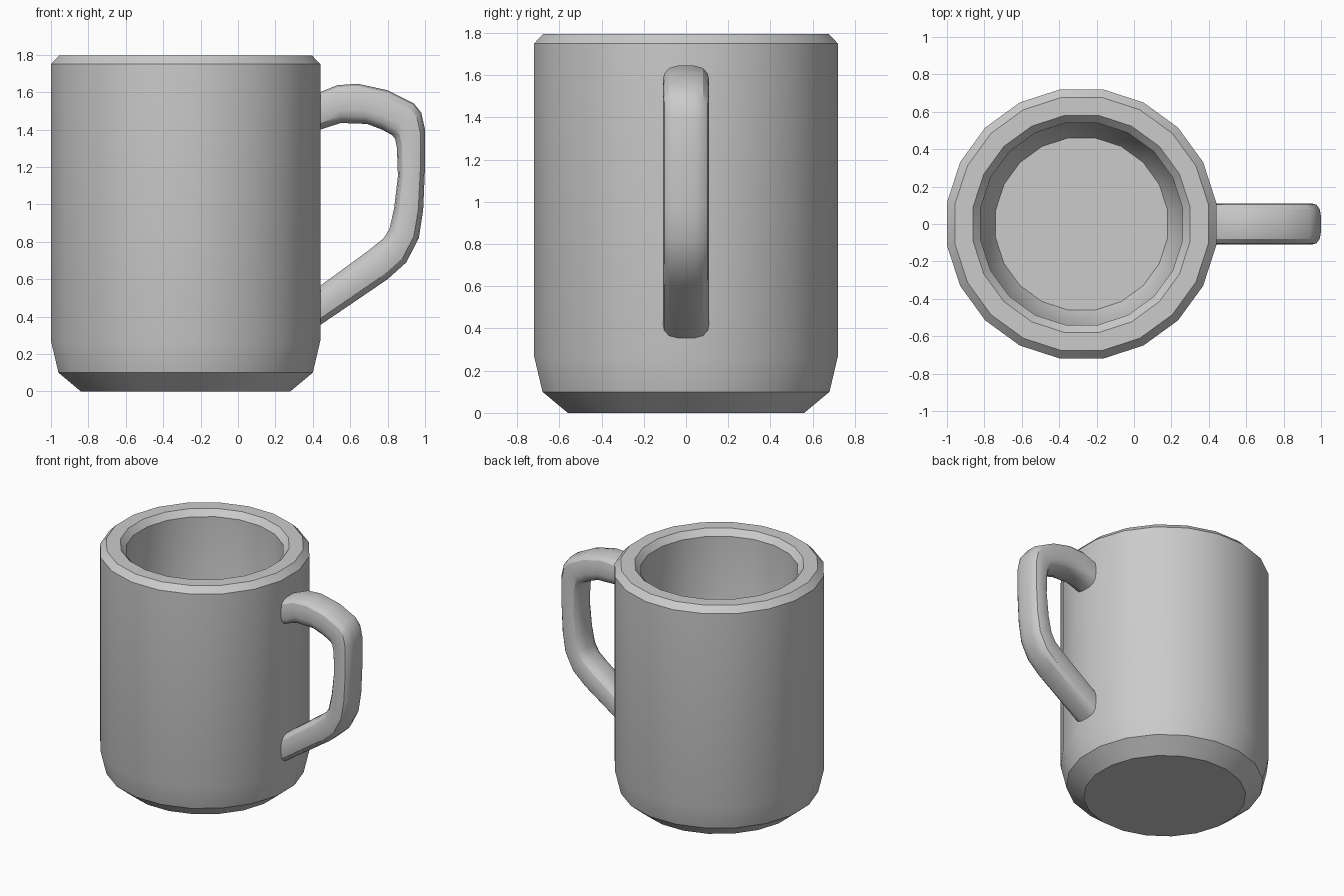
import bpy, bmesh
from math import cos, sin, pi

if "Cube" in bpy.data.objects:
    bpy.data.objects.remove(bpy.data.objects["Cube"])

SIDES = 20
CX = -0.28


def finish(name, bm):
    bmesh.ops.recalc_face_normals(bm, faces=bm.faces[:])
    mesh = bpy.data.meshes.new(name)
    bm.to_mesh(mesh)
    bm.free()
    ob = bpy.data.objects.new(name, mesh)
    bpy.context.collection.objects.link(ob)
    bpy.ops.object.select_all(action='DESELECT')
    ob.select_set(True)
    bpy.context.view_layer.objects.active = ob
    bpy.ops.object.shade_smooth_by_angle(angle=pi / 6)
    return ob


def loft(name, rings):
    """Skin a list of closed point rings and cap both ends."""
    bm = bmesh.new()
    loops = [[bm.verts.new(p) for p in ring] for ring in rings]
    n = len(loops[0])
    for a, b in zip(loops, loops[1:]):
        for i in range(n):
            j = (i + 1) % n
            bm.faces.new((a[i], a[j], b[j], b[i]))
    bm.faces.new(loops[0])
    bm.faces.new(loops[-1])
    return finish(name, bm)


# Cup: outer wall, bevelled rim, inner wall and floor (flat radius, height)
profile = [(0.56, 0), (0.68, 0.10), (0.72, 0.27), (0.72, 1.75), (0.677, 1.795),
           (0.58, 1.795), (0.54, 1.75), (0.54, 0.32), (0.46, 0.18)]
angles = [2 * pi * (i + 0.5) / SIDES for i in range(SIDES)]
flat = cos(pi / SIDES)
loft("cup", [[(CX + r / flat * cos(a), r / flat * sin(a), z) for a in angles]
             for r, z in profile])

# Handle: stations pairing an outer and an inner outline point (x, z)
stations = [((0.36, 1.565), (0.36, 1.37)), ((0.44, 1.60), (0.44, 1.40)),
            ((0.53, 1.637), (0.55, 1.435)), ((0.64, 1.645), (0.69, 1.43)),
            ((0.80, 1.61), (0.77, 1.40)), ((0.94, 1.54), (0.825, 1.37)),
            ((0.98, 1.49), (0.84, 1.35)), ((1.0, 1.40), (0.85, 1.30)),
            ((1.0, 1.20), (0.855, 1.15)), ((0.99, 0.97), (0.835, 0.98)),
            ((0.967, 0.82), (0.81, 0.87)), ((0.90, 0.69), (0.78, 0.82)),
            ((0.80, 0.60), (0.70, 0.755)), ((0.44, 0.355), (0.44, 0.565)),
            ((0.36, 0.30), (0.36, 0.51))]

# Rounded cross-section: (y, fraction from outer to inner), mirrored in y
half = [(0.04, 0.0), (0.08, 0.05), (0.103, 0.17), (0.11, 0.34),
        (0.11, 0.66), (0.10, 0.83), (0.075, 0.95), (0.035, 1.0)]
section = half + [(-y, t) for y, t in reversed(half)]
loft("handle", [[(o[0] + (i[0] - o[0]) * t, y, o[1] + (i[1] - o[1]) * t)
                 for y, t in section] for o, i in stations])
